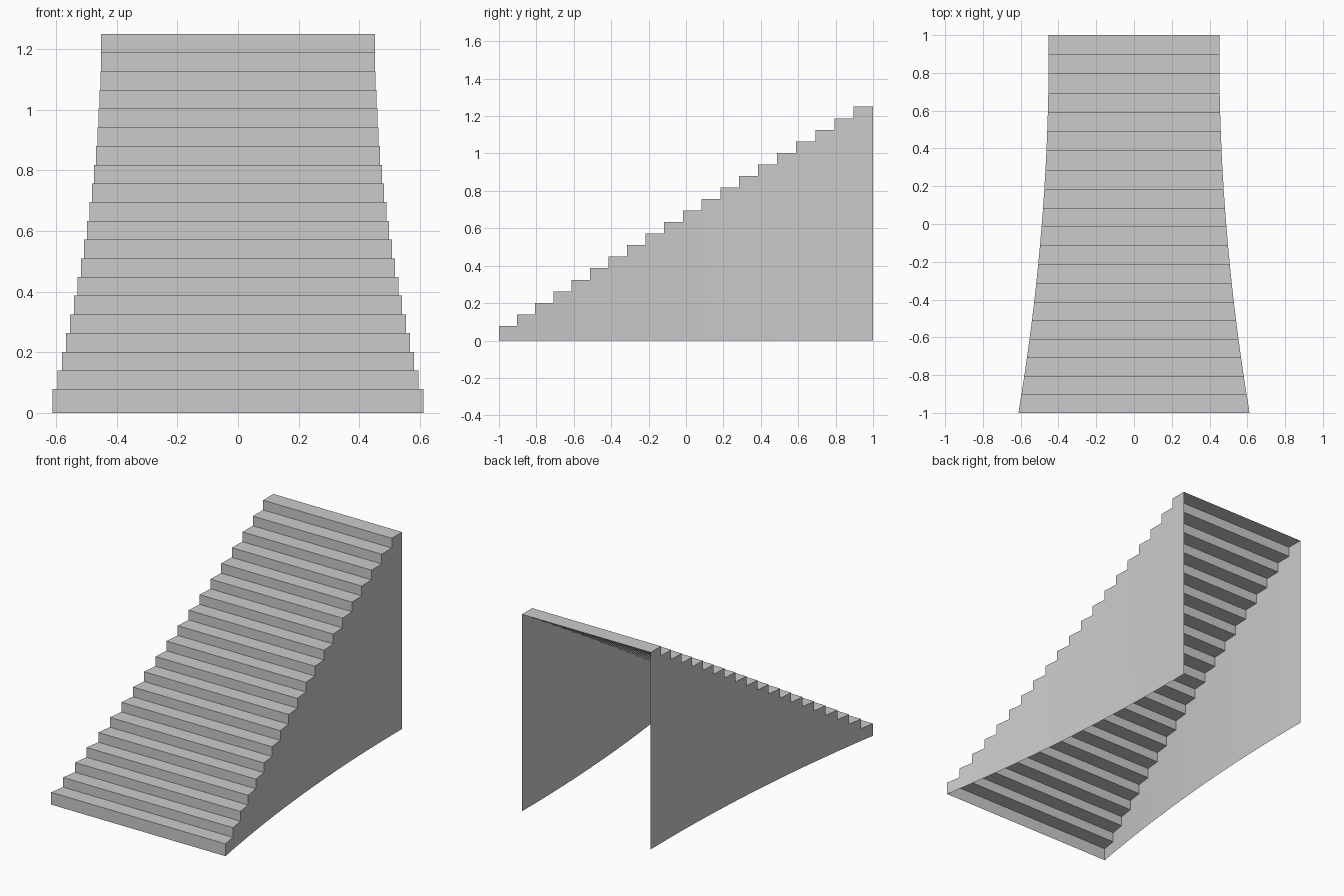
import bpy, bmesh

if "Cube" in bpy.data.objects:
    bpy.data.objects.remove(bpy.data.objects["Cube"])

STEPS = 20
FIRST_RISE, TOP = 0.078, 1.25


def riser_y(i):
    # treads get slightly deeper towards the top
    t = i / STEPS
    return -1 + 2 * t - 0.068 * t * (1 - t)


def half_width(y):
    # flared plan: wide at the foot, narrow at the top
    return 0.488 - 0.08 * y + 0.044 * y * y


def tread_z(i):
    return FIRST_RISE + (TOP - FIRST_RISE) * i / (STEPS - 1)


bm = bmesh.new()
cache = {}


def vert(side, i, z):
    # shared vertex on the left (-1) or right (1) edge at riser line i
    key = (side, i, round(z, 5))
    if key not in cache:
        y = riser_y(i)
        cache[key] = bm.verts.new((side * half_width(y), y, z))
    return cache[key]


for i in range(STEPS):
    low = tread_z(i - 1) if i else 0.0
    z = tread_z(i)
    # riser and tread
    bm.faces.new([vert(-1, i, low), vert(1, i, low), vert(1, i, z), vert(-1, i, z)])
    bm.faces.new([vert(-1, i, z), vert(1, i, z), vert(1, i + 1, z), vert(-1, i + 1, z)])
    # side wall strips reaching down to the ground (back and underside stay open)
    for side in (-1, 1):
        loop = [vert(side, i, 0), vert(side, i + 1, 0), vert(side, i + 1, z), vert(side, i, z)]
        if i:
            loop.append(vert(side, i, low))
        bm.faces.new(loop if side == 1 else loop[::-1])

mesh = bpy.data.meshes.new("staircase")
bm.to_mesh(mesh)
bm.free()
stairs = bpy.data.objects.new("staircase", mesh)
bpy.context.collection.objects.link(stairs)

# smooth the curved side walls, keep the steps crisp
bpy.context.view_layer.objects.active = stairs
stairs.select_set(True)
bpy.ops.object.shade_smooth_by_angle(angle=0.5)
